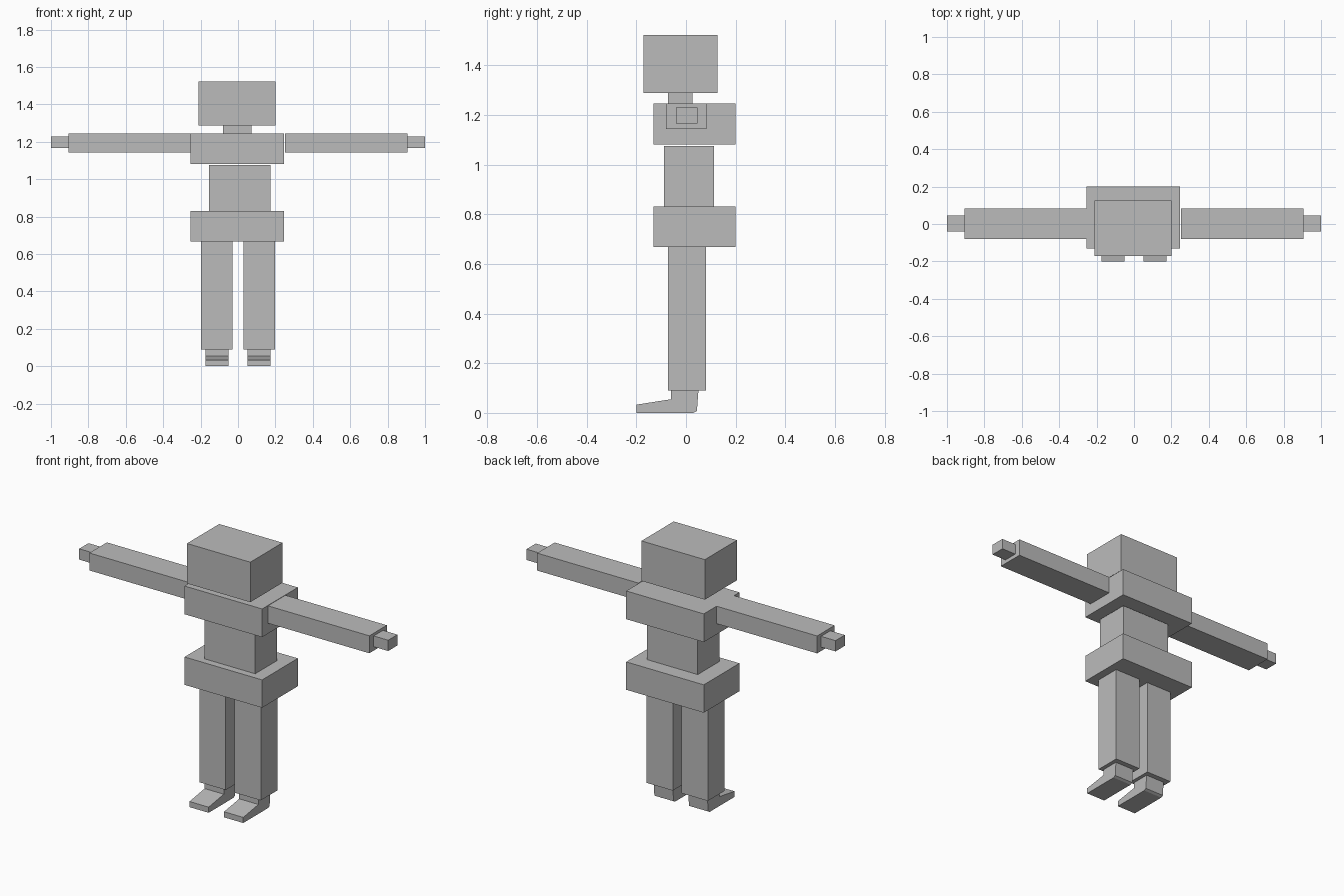
import bpy
import bmesh

cube = bpy.data.objects.get("Cube")
if cube:
    bpy.data.objects.remove(cube, do_unlink=True)

grey = bpy.data.materials.new("plain grey")
grey.use_nodes = True
colour = (0.5, 0.5, 0.5, 1)
grey.diffuse_color = colour
grey.node_tree.nodes["Principled BSDF"].inputs["Base Color"].default_value = colour


def prism(name, profile, x0, x1):
    """Extrude a (y, z) profile along x."""
    bm = bmesh.new()
    face = bm.faces.new([bm.verts.new((x0, y, z)) for y, z in profile])
    new = bmesh.ops.extrude_face_region(bm, geom=[face])["geom"]
    verts = [v for v in new if isinstance(v, bmesh.types.BMVert)]
    bmesh.ops.translate(bm, verts=verts, vec=(x1 - x0, 0, 0))
    bmesh.ops.recalc_face_normals(bm, faces=bm.faces)
    mesh = bpy.data.meshes.new(name)
    bm.to_mesh(mesh)
    bm.free()
    mesh.materials.append(grey)
    obj = bpy.data.objects.new(name, mesh)
    bpy.context.collection.objects.link(obj)
    return obj


def block(name, x, y, z):
    """Box given by its (low, high) range on each axis."""
    profile = [(y[0], z[0]), (y[1], z[0]), (y[1], z[1]), (y[0], z[1])]
    return prism(name, profile, *x)


# Head, neck and torso
block("head", (-0.21, 0.20), (-0.172, 0.126), (1.288, 1.522))
block("neck", (-0.08, 0.072), (-0.072, 0.026), (1.245, 1.288))
block("chest", (-0.255, 0.247), (-0.13, 0.20), (1.08, 1.245))
block("belly", (-0.155, 0.173), (-0.088, 0.113), (0.83, 1.075))
block("hips", (-0.255, 0.247), (-0.13, 0.20), (0.667, 0.83))

# Foot outline: sloped toe with an ankle step
foot = [(-0.20, 0.003), (0.03, 0.003), (0.044, 0.008), (0.05, 0.09),
        (-0.06, 0.09), (-0.06, 0.055), (-0.20, 0.033)]
foot = [(y, 0 if z < 0.005 else z) for y, z in foot]

# Limbs on both sides
for side, s in (("left", 1), ("right", -1)):
    def span(a, b):
        return sorted((s * a, s * b))
    block(side + "_arm", span(0.25, 0.906), (-0.08, 0.082), (1.143, 1.245))
    block(side + "_hand", span(0.906, 1.0), (-0.04, 0.046), (1.166, 1.229))
    block(side + "_leg", span(0.029, 0.198), (-0.072, 0.081), (0.09, 0.667))
    prism(side + "_foot", foot, *span(0.05, 0.174))
